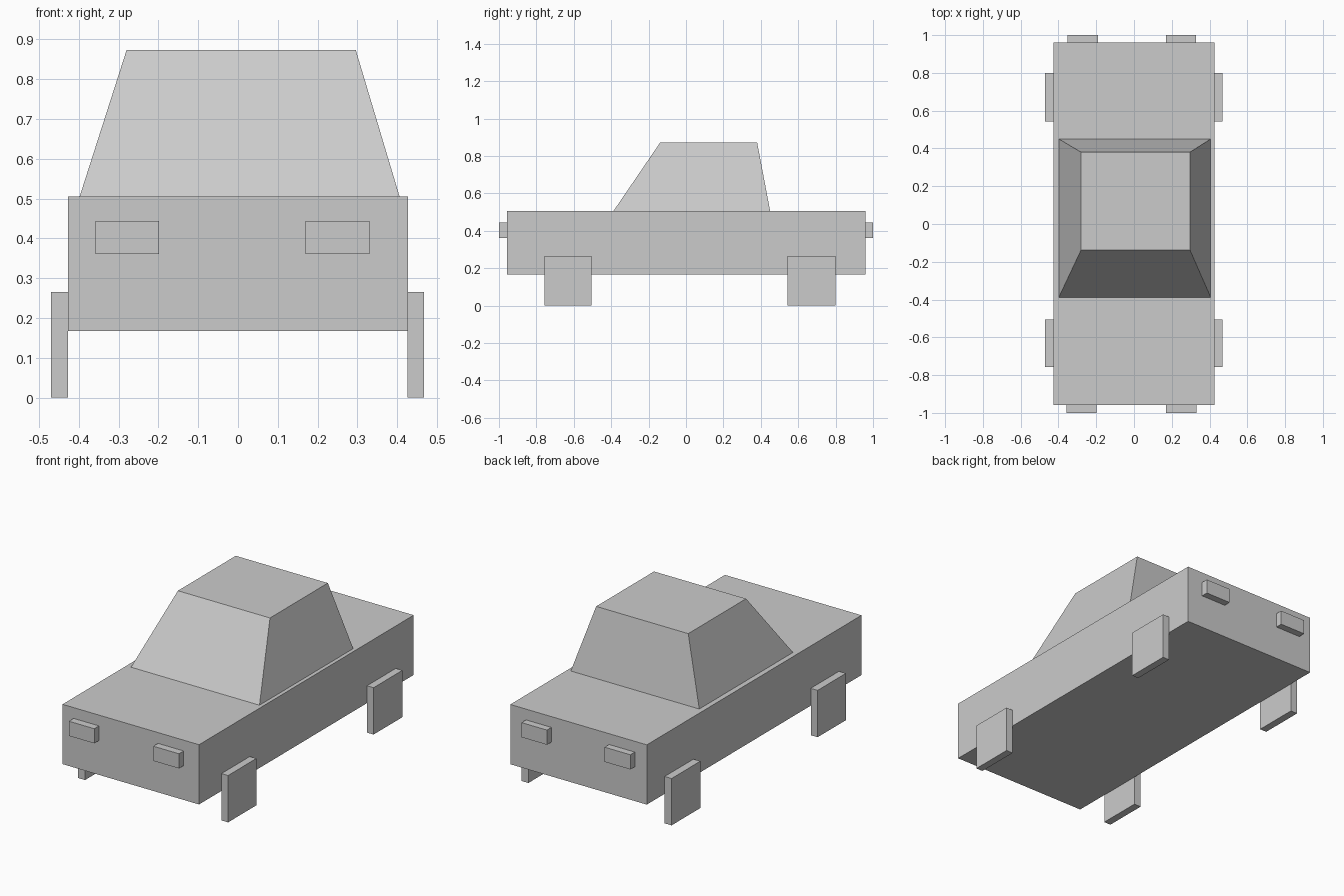
import bpy, bmesh

if "Cube" in bpy.data.objects:
    bpy.data.objects.remove(bpy.data.objects["Cube"])


def box(name, x, y, z, top_x=None, top_y=None):
    """Six-sided block from (min, max) ranges, with an optional smaller top."""
    bm = bmesh.new()
    bmesh.ops.create_cube(bm, size=1)
    for v in bm.verts:
        upper = v.co.z > 0
        xr = top_x if upper and top_x else x
        yr = top_y if upper and top_y else y
        v.co = (xr[v.co.x > 0], yr[v.co.y > 0], z[upper])
    mesh = bpy.data.meshes.new(name)
    bm.to_mesh(mesh)
    bm.free()
    obj = bpy.data.objects.new(name, mesh)
    bpy.context.collection.objects.link(obj)
    return obj


# Main body and tapered cabin
box("body", (-0.427, 0.427), (-0.958, 0.96), (0.167, 0.505))
box("cabin", (-0.398, 0.406), (-0.388, 0.45), (0.505, 0.873),
    top_x=(-0.28, 0.296), top_y=(-0.137, 0.38))

for side, wheel_x, front_x, back_x in (
        ("left", (-0.47, -0.427), (-0.358, -0.199), (-0.352, -0.191)),
        ("right", (0.426, 0.468), (0.17, 0.331), (0.17, 0.329))):
    # Blocky wheels
    box(f"front_wheel_{side}", wheel_x, (-0.757, -0.505), (0, 0.265))
    box(f"back_wheel_{side}", wheel_x, (0.543, 0.80), (0, 0.265))
    # Headlights and tail lights
    box(f"headlight_{side}", front_x, (-1.0, -0.958), (0.361, 0.444))
    box(f"tail_light_{side}", back_x, (0.96, 1.0), (0.361, 0.444))
